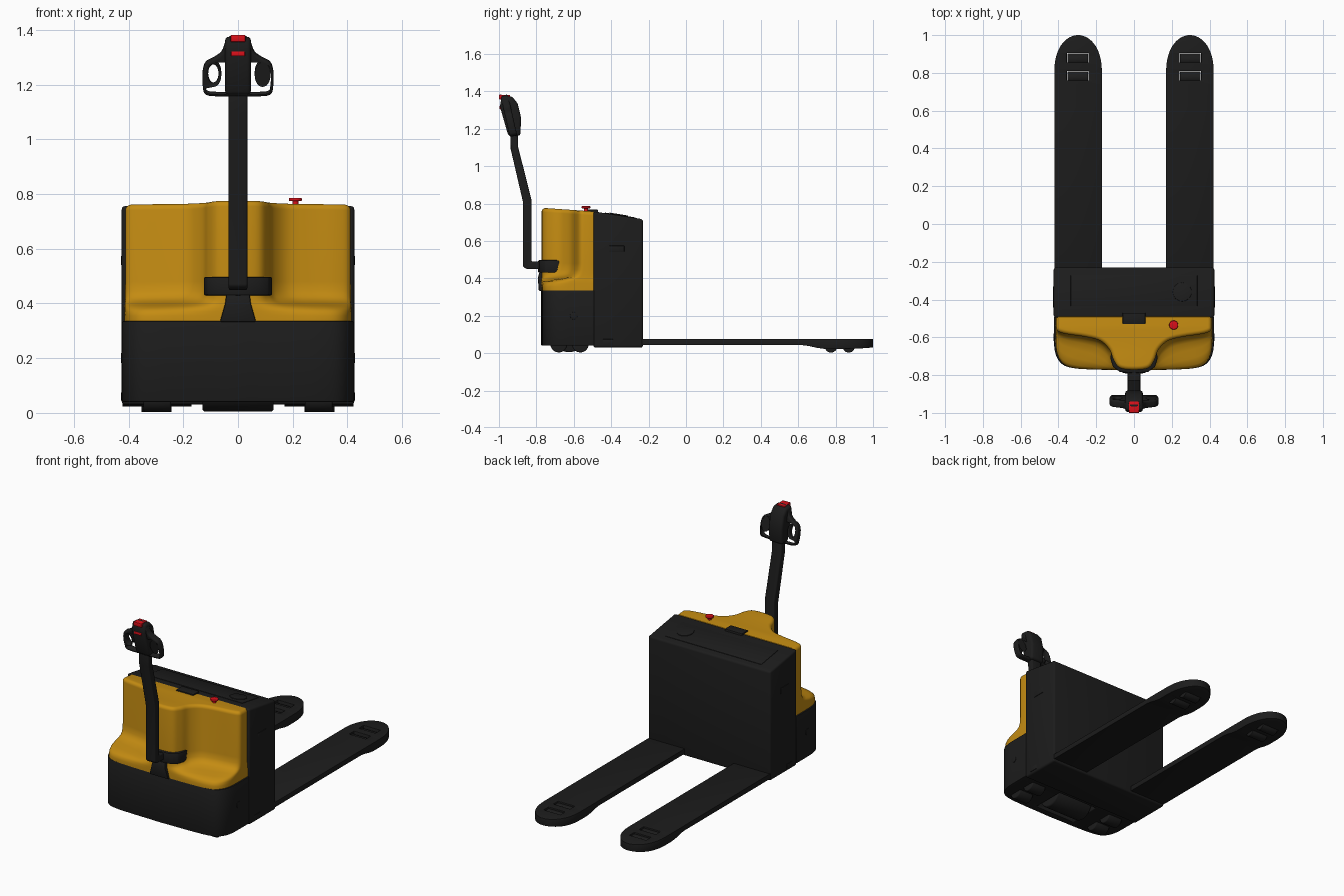
import bpy, bmesh
from math import sin, cos, pi, sqrt, atan2, radians
from mathutils import Vector

if "Cube" in bpy.data.objects:
    bpy.data.objects.remove(bpy.data.objects["Cube"])


def material(name, rgb):
    m = bpy.data.materials.new(name)
    m.diffuse_color = (*rgb, 1)
    m.use_nodes = True
    m.node_tree.nodes["Principled BSDF"].inputs["Base Color"].default_value = m.diffuse_color
    return m


BLACK = material("black", (0.012, 0.012, 0.012))
YELLOW = material("yellow", (0.55, 0.26, 0.006))
RED = material("red", (0.7, 0.005, 0.01))


def finish(ob, mat, bevel=0.0, segments=3, cutters=()):
    """Apply cuts and bevel, then material and smoothing."""
    for c in cutters:
        m = ob.modifiers.new("cut", 'BOOLEAN')
        m.operation, m.object, m.solver = 'DIFFERENCE', c, 'EXACT'
    if bevel:
        m = ob.modifiers.new("bevel", 'BEVEL')
        m.width, m.segments, m.limit_method = bevel, segments, 'ANGLE'
        m.angle_limit = radians(35)
    bpy.context.view_layer.update()
    dg = bpy.context.evaluated_depsgraph_get()
    me = bpy.data.meshes.new_from_object(ob.evaluated_get(dg))
    ob.modifiers.clear()
    ob.data = me
    me.materials.clear()
    me.materials.append(mat)
    for c in cutters:
        bpy.data.objects.remove(c)
    bpy.ops.object.select_all(action='DESELECT')
    ob.select_set(True)
    bpy.context.view_layer.objects.active = ob
    bpy.ops.object.shade_smooth_by_angle(angle=radians(35))
    return ob


def loft(name, rings):
    """Closed rings of 3D points joined into a capped solid."""
    bm = bmesh.new()
    vs = [[bm.verts.new(p) for p in r] for r in rings]
    n = len(rings[0])
    for a, b in zip(vs, vs[1:]):
        for i in range(n):
            j = (i + 1) % n
            bm.faces.new((a[i], a[j], b[j], b[i]))
    bm.faces.new(vs[0][::-1])
    bm.faces.new(vs[-1])
    bmesh.ops.recalc_face_normals(bm, faces=bm.faces)
    me = bpy.data.meshes.new(name)
    bm.to_mesh(me)
    bm.free()
    ob = bpy.data.objects.new(name, me)
    bpy.context.collection.objects.link(ob)
    return ob


def prism_yz(name, pts, x0, x1):
    return loft(name, [[(x, y, z) for y, z in pts] for x in (x0, x1)])


def box(name, x0, x1, y0, y1, z0, z1):
    return prism_yz(name, [(y0, z0), (y1, z0), (y1, z1), (y0, z1)], x0, x1)


def cylinder(name, centre, radius, half, axis='Z', n=32):
    def pt(a, h):
        u, v = radius * cos(a), radius * sin(a)
        return Vector(centre) + Vector((u, v, h) if axis == 'Z' else (h, u, v))
    return loft(name, [[pt(2 * pi * i / n, h) for i in range(n)] for h in (-half, half)])


def smooth(pts, steps=5):
    """Catmull-Rom through an open list of 2D points."""
    p = [Vector(q) for q in pts]
    p = [p[0]] + p + [p[-1]]
    out = []
    for i in range(1, len(p) - 2):
        for k in range(steps):
            t = k / steps
            a, b, c, d = p[i - 1:i + 3]
            out.append(0.5 * (2 * b + (c - a) * t + (2 * a - 5 * b + 4 * c - d) * t * t
                              + (3 * b - a - 3 * c + d) * t ** 3))
    return out + [p[-1]]


def mirrored(half):
    return half + [(-x, y) for x, y in half[-2::-1]]


# Plan outlines: lower body and recessed upper hood with central nose
base = smooth(mirrored([(.415, -.49), (.415, -.58), (.412, -.66), (.395, -.715), (.36, -.75),
                        (.30, -.765), (.22, -.77), (.15, -.772), (.08, -.773), (0, -.775)]))
upper = smooth(mirrored([(.41, -.49), (.412, -.53), (.405, -.565), (.36, -.582), (.26, -.597),
                         (.18, -.618), (.13, -.665), (.108, -.72), (.075, -.762), (0, -.772)]))


def hood_ring(w, z, inset=0.0, slope=0.0):
    p = [b.lerp(u, w) for b, u in zip(base, upper)]
    ring = []
    for i, q in enumerate(p):
        d = (p[min(i + 1, len(p) - 1)] - p[max(i - 1, 0)]).normalized()
        x, y = q.x + d.y * inset, q.y - d.x * inset
        ring.append((x, y, z - slope * (y + .6)))
    return ring


# Yellow hood: skirt, sloping shelf, recessed wall, rounded top edge
levels = [(0, .335), (0, .355), (.03, .371), (.10, .382), (.3, .392), (.55, .400),
          (.78, .410), (.9, .424), (.97, .445), (1, .48)]
rings = [hood_ring(w, z) for w, z in levels]
R = .022
for k in range(6):
    a = pi / 2 * k / 5
    rings.append(hood_ring(1, .765 - R + R * sin(a), R * (1 - cos(a)), .07))
finish(loft("hood", rings), YELLOW)

# Black lower chassis
chassis = [[(p.x * 1.022, p.y, z) for p in base] for z in (.04, .336)]
finish(loft("chassis", chassis), BLACK, .006, 2,
       [box("cut", -.14, .14, -.73, -.52, 0, .12)])

# Battery case with sloping lid
finish(prism_yz("battery_case", [(-.495, .03), (-.23, .03), (-.23, .716), (-.495, .758)],
                -.425, .425), BLACK, .012)


def lid_z(y):
    return .716 - .159 * (y + .23)


panel = [(-.435, -.002), (-.27, -.002), (-.27, .003), (-.435, .003)]
finish(prism_yz("lid_panel", [(y, lid_z(y) + h) for y, h in panel], -.335, .335), BLACK, .003, 2)
cap = cylinder("lid_cap", (0, 0, 0), .05, .004)
cap.location, cap.rotation_euler = (.255, -.36, lid_z(-.36) + .003), (-atan2(.159, 1), 0, 0)
finish(cap, BLACK, .002, 2)
finish(box("lid_latch", -.06, .06, -.53, -.47, .72, .767), BLACK, .003, 2)

# Side details
for s, side in ((1, "right"), (-1, "left")):
    x0, x1 = sorted((s * .40, s * .428))
    finish(box(side + "_side_handle", x0, x1, -.41, -.33, .54, .575), BLACK, .003, 2)
    finish(box(side + "_side_catch", x0, x1, -.445, -.39, .045, .075), BLACK, .003, 2)
    finish(cylinder(side + "_side_plug", (s * .415, -.6, .2), .02, .012, 'X'), BLACK, .002, 2)

# Emergency stop button
finish(cylinder("stop_button_stem", (.21, -.535, .766), .011, .014), RED)
finish(cylinder("stop_button_cap", (.21, -.535, .780), .024, .006), RED, .004)

# Wheels under the body
finish(cylinder("drive_wheel", (0, -.625, .09), .085, .13, 'X', 40), BLACK, .01)
for s in (1, -1):
    for i, y in enumerate((-.68, -.565)):
        finish(cylinder(f"caster_wheel_{i}", (s * .295, y, .049), .045, .05, 'X'), BLACK, .006)

# Forks: strips across the length, deeper and rounded at the tip
for s, side in ((1, "right"), (-1, "left")):
    ys = [-.3, .62, .66, .70, .74, .80] + [.80 + .2 * sin(pi / 2 * k / 14) for k in range(1, 15)]
    strips = []
    for y in ys:
        t = max(0, (y - .80) / .2)
        hw = .126 * max(.06, (1 - min(t, 1) ** 2.3) ** .5)
        drop = min(1, max(0, (y - .62) / .12))
        zb = .043 - .02 * drop * drop * (3 - 2 * drop) + .008 * t ** 3
        cx = s * .296
        strips.append([(cx - hw, y, zb), (cx + hw, y, zb), (cx + hw, y, .075), (cx - hw, y, .075)])
    slots = [box("cut", s * .298 - .058, s * .298 + .058, y - .024, y + .024, 0, .1)
             for y in (.785, .88)]
    finish(loft(side + "_fork", strips), BLACK, .004, 2, slots)
    for i, y in enumerate((.775, .87)):
        finish(cylinder(f"{side}_load_wheel_{i}", (s * .298, y, .036), .033, .055, 'X'), BLACK, .003)

# Tiller mount: curved yoke around the nose and tapered front block
yoke = mirrored([(.122, -.675), (.124, -.715), (.112, -.755), (.075, -.783), (0, -.79)])
finish(loft("tiller_yoke", [[(x, y, z) for x, y in yoke] for z in (.43, .497)]), BLACK, .005, 2)
block = [[(-w, -.72, z), (w, -.72, z), (w, yf, z), (-w, yf, z)]
         for w, z, yf in ((.066, .333, -.787), (.047, .40, -.792), (.043, .432, -.785))]
finish(loft("tiller_block", block), BLACK, .005, 2)

# Tiller arm: bent bar
arm = [(-.72, .447), (-.855, .45), (-.872, .465), (-.872, .81), (-.937, 1.09), (-.94, 1.20),
       (-.90, 1.20), (-.897, 1.10), (-.826, .82), (-.826, .49), (-.72, .49)]
finish(prism_yz("tiller_arm", arm, -.034, .034), BLACK, .007)

# Tiller head: looped grips filled from a curve, leaning forward
outline = smooth(mirrored([(0, 0), (.09, 0), (.12, .008), (.128, .03), (.13, .085), (.118, .125),
                           (.085, .145), (.06, .165), (.046, .20), (.028, .222), (0, .225)]), 4)[:-1]
cu = bpy.data.curves.new("tiller_grips", 'CURVE')
cu.dimensions, cu.fill_mode = '2D', 'BOTH'
cu.extrude, cu.bevel_depth, cu.bevel_resolution, cu.offset = .010, .010, 3, -.010
holes = [[(s * .09 + .019 * cos(2 * pi * i / 28), .083 + .036 * sin(2 * pi * i / 28))
          for i in range(28)] for s in (1, -1)]
for loop in [outline] + holes:
    sp = cu.splines.new('POLY')
    sp.points.add(len(loop) - 1)
    for q, (x, y) in zip(sp.points, loop):
        q.co = (x, y, 0, 1)
    sp.use_cyclic_u = True
curve_ob = bpy.data.objects.new("grip_curve", cu)
bpy.context.collection.objects.link(curve_ob)
bpy.context.view_layer.update()
mesh = bpy.data.meshes.new_from_object(curve_ob.evaluated_get(bpy.context.evaluated_depsgraph_get()))
bpy.data.objects.remove(curve_ob)
grips = bpy.data.objects.new("tiller_grips", mesh)
bpy.context.collection.objects.link(grips)
grips.location, grips.rotation_euler = (0, -.922, 1.16), (atan2(.22, -.05), 0, 0)
finish(grips, BLACK)

core = [(-.95, 1.162), (-.885, 1.162), (-.882, 1.26), (-.90, 1.335), (-.93, 1.372),
        (-.985, 1.376), (-.995, 1.32)]
finish(prism_yz("tiller_head_core", core, -.047, .047), BLACK, .014)

# Red controls on the head
finish(prism_yz("belly_button", [(-1, 1.357), (-.975, 1.355), (-.94, 1.37), (-.94, 1.38), (-1, 1.382)],
                -.027, .027), RED, .003, 2)
finish(box("horn_button", -.025, .025, -.997, -.97, 1.304, 1.321), RED, .002, 2)
